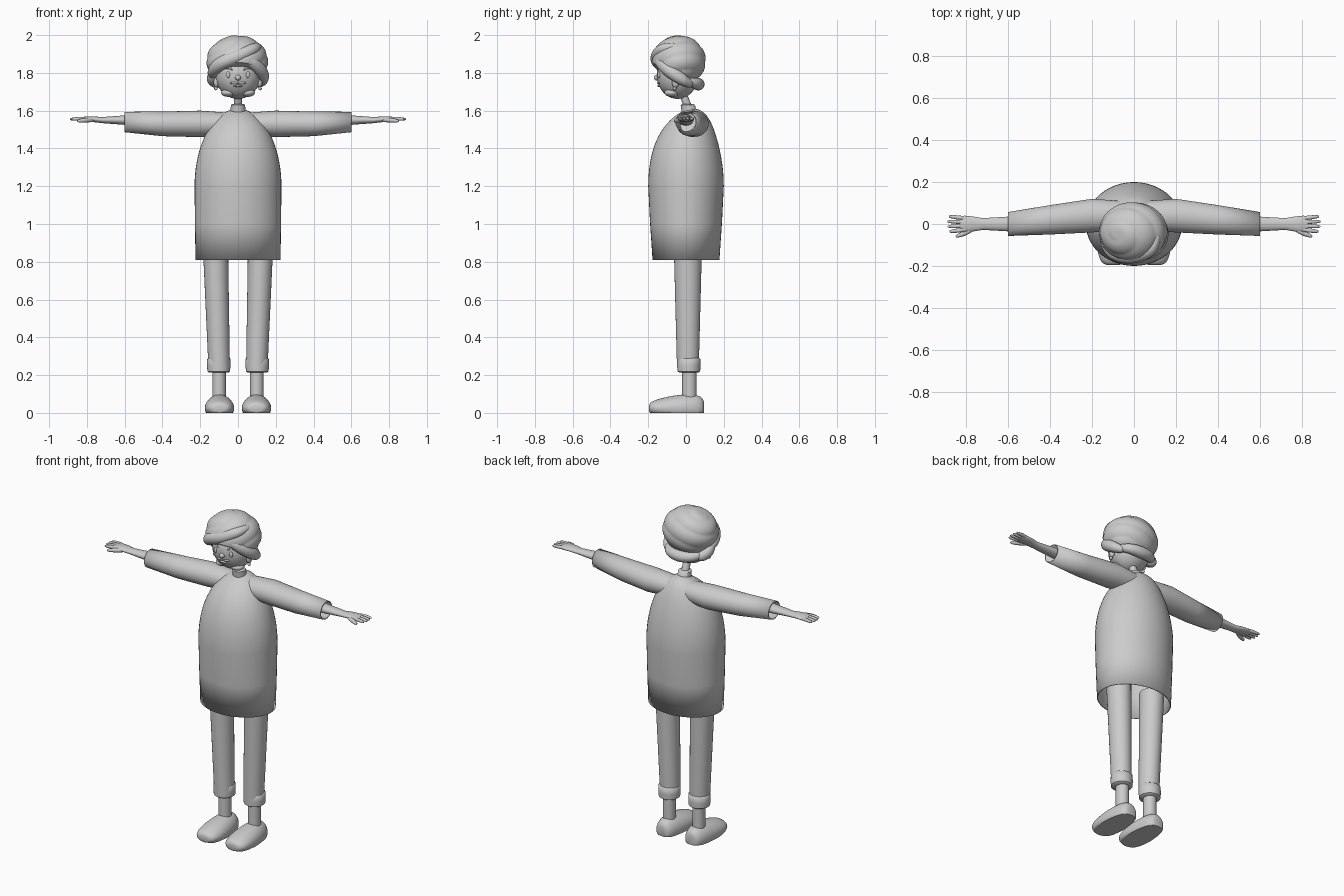
import bpy, bmesh, math
from mathutils import Vector
from math import sin, cos, pi, tau

cube = bpy.data.objects.get("Cube")
if cube:
    bpy.data.objects.remove(cube, do_unlink=True)

GREY = (.6, .6, .6, 1)
clay = bpy.data.materials.new("plain grey")
clay.use_nodes = True
clay.diffuse_color = GREY
clay.node_tree.nodes["Principled BSDF"].inputs["Base Color"].default_value = GREY
parts = []


def finish(name, bm):
    bmesh.ops.recalc_face_normals(bm, faces=bm.faces)
    mesh = bpy.data.meshes.new(name)
    bm.to_mesh(mesh)
    bm.free()
    mesh.materials.append(clay)
    part = bpy.data.objects.new(name, mesh)
    bpy.context.collection.objects.link(part)
    parts.append(part)
    return part


def skin(name, rings, close_start=True, close_end=True):
    bm = bmesh.new()
    loops = [[bm.verts.new(point) for point in ring] for ring in rings]
    for low, high in zip(loops, loops[1:]):
        for i in range(len(low)):
            bm.faces.new((low[i - 1], low[i], high[i], high[i - 1]))
    if close_start:
        bm.faces.new(loops[0])
    if close_end:
        bm.faces.new(loops[-1])
    return finish(name, bm)


def circle(count):
    return [(cos(tau * k / count), sin(tau * k / count)) for k in range(count)]


def loft(name, axis, rows, side=1, **caps):
    """Each row is a position on the axis, two centres and two radii."""
    rings = []
    for t, a, b, ra, rb in rows:
        ring = []
        for c, s in circle(48):
            u, v = a + ra * c, b + rb * s
            x, y, z = {"x": (t, u, v), "y": (u, t, v), "z": (u, v, t)}[axis]
            ring.append((x * side, y, max(z, 0)))
        rings.append(ring)
    return skin(name, rings, **caps)


def smooth_path(points, steps=8):
    """Catmull-Rom curve through the points."""
    points = [Vector(p) for p in points]
    padded = [points[0], *points, points[-1]]
    path = []
    for a, b, c, d in zip(padded, padded[1:], padded[2:], padded[3:]):
        for k in range(steps):
            t = k / steps
            bend = (2 * a - 5 * b + 4 * c - d) + t * (3 * (b - c) + d - a)
            path.append(b + t / 2 * (c - a + t * bend))
    return path + [points[-1]]


def lock(name, points, radius, side=1):
    """A rounded strand that thins towards both ends."""
    path = [Vector((p.x * side, p.y, p.z)) for p in smooth_path(points)]
    last = len(path) - 1
    rings = []
    for i, p in enumerate(path):
        along = path[min(i + 1, last)] - path[max(i - 1, 0)]
        u = along.cross(Vector((0, 0, 1))).normalized()
        v = along.cross(u).normalized()
        r = radius * (.3 + .7 * sin(pi * i / last) ** .6)
        rings.append([p + r * (u * c + v * s) for c, s in circle(20)])
    return skin(name, rings)


def ball(name, centre, size, side=1):
    bm = bmesh.new()
    bmesh.ops.create_uvsphere(bm, u_segments=32, v_segments=20, radius=1)
    for v in bm.verts:
        v.co = [c + p * s for c, p, s in zip(centre, v.co, size)]
        v.co.x *= side
    return finish(name, bm)


def hollow(part):
    cloth = part.modifiers.new("cloth", "SOLIDIFY")
    cloth.thickness = .006
    cloth.offset = -1


# Tunic: a straight skirt under a half-ellipsoid top that leans back
tunic = [(.81, 0, 0, .225, .177), (1, 0, 0, .228, .19)]
for k in range(20):
    rise, width = sin(pi / 2 * k / 20), cos(pi / 2 * k / 20)
    tunic.append((1.2 + .41 * rise, 0, .04 * rise ** 4, .23 * width, .2 * width))
hollow(loft("tunic", "z", tunic, close_start=False))

# Collar and forward-leaning neck
loft("collar", "z", [(1.57, 0, .02, .04, .04), (1.63, 0, .01, .038, .038), (1.635, 0, .01, .03, .03)])
loft("neck", "z", [(1.6, 0, .02, .022, .022), (1.72, 0, -.03, .022, .022)])

for side, word in ((1, "left"), (-1, "right")):
    # Open sleeve, forearm and palm
    hollow(loft(word + "_sleeve", "x", [
        (.06, .04, 1.53, .07, .06), (.2, .04, 1.53, .08, .07),
        (.4, .02, 1.53, .07, .065), (.6, 0, 1.54, .057, .054)], side, close_end=False))
    loft(word + "_hand", "x", [
        (.5, 0, 1.55, .04, .03), (.6, 0, 1.55, .035, .025), (.72, 0, 1.55, .028, .016),
        (.77, 0, 1.555, .036, .015), (.81, 0, 1.555, .04, .014), (.83, 0, 1.555, .03, .01)], side)

    # Fingers fan out from the palm, with the middle ones longest
    for i in range(4):
        y = .03 - .02 * i
        tip = .89 - 9 * (y - .002) ** 2
        lock(f"{word}_finger_{i + 1}", [(.77, y * .7, 1.555), (.83, y, 1.557), (tip, y * 1.2, 1.555)], .01, side)
    lock(word + "_thumb", [(.75, -.01, 1.55), (.8, -.04, 1.55), (.85, -.06, 1.545)], .012, side)

    # Trouser leg, turn-up and ankle
    loft(word + "_trouser_leg", "z", [(.25, .1, .01, .057, .058), (.9, .12, .01, .067, .075)], side)
    loft(word + "_turn_up", "z", [
        (z, .102, .015, r, r) for z, r in ((.213, .05), (.22, .06), (.25, .062), (.285, .061), (.29, .055))], side)
    loft(word + "_ankle", "z", [(z, .1, .018, .036, .038) for z in (.06, .24)], side)

    # Shoe: blunt rounded outline, rising to the heel, flat on the ground
    shoe = []
    for k in range(1, 24):
        y, fullness = -cos(pi * k / 24), sin(pi * k / 24) ** .5
        shoe.append((.146 * y - .05, .098, .025, (.077 - .008 * y) * fullness, (.068 + .02 * y) * fullness))
    loft(word + "_shoe", "y", shoe, side)

    # Features on each side of the face
    ball(word + "_eye", (.052, -.142, 1.79), (.011, .009, .017), side)
    lock(word + "_brow", [(.03, -.151, 1.815), (.05, -.143, 1.826), (.08, -.125, 1.822)], .005, side)
    ball(word + "_ear", (.115, -.055, 1.75), (.014, .02, .028), side)
    ball(word + "_earring", (.117, -.06, 1.717), (.009, .009, .009), side)
    ball(word + "_jaw", (.05, -.075, 1.695), (.04, .04, .022), side)
    ball(word + "_upper_lip", (.018, -.143, 1.747), (.025, .01, .007), side)

# Head, nose and lower lip
ball("head", (0, -.045, 1.79), (.12, .11, .128))
ball("nose", (0, -.155, 1.775), (.015, .015, .015))
ball("lower_lip", (0, -.14, 1.732), (.025, .012, .007))

# Hair: a swirled cap, cut on a slant to open the face
bm = bmesh.new()
bmesh.ops.create_uvsphere(bm, u_segments=72, v_segments=56, radius=1)
turn = Vector((0, 0, 1)).rotation_difference(Vector((-.5, -.1, .86)))
for v in bm.verts:
    polar = math.acos(max(-1, min(1, v.co.z)))
    swirl = (polar * 1.6 + math.atan2(v.co.y, v.co.x) / tau) % 1
    ridge = .97 + .14 * swirl * (1 - swirl) * min(1, polar * 3)
    d = (turn @ v.co) * ridge
    v.co = (.163 * d.x - .004, .143 * d.y - .038, .135 * d.z + 1.864)
bmesh.ops.bisect_plane(bm, geom=bm.verts[:] + bm.edges[:] + bm.faces[:], clear_outer=True,
                       plane_co=(0, -.18, 1.855), plane_no=(0, -.62, -1))
bmesh.ops.holes_fill(bm, edges=[e for e in bm.edges if e.is_boundary], sides=0)
finish("hair_swirl", bm)

# Hair: swept locks over the forehead, temples and nape
lock("fringe", [(-.13, 0, 1.77), (-.13, -.085, 1.81), (-.085, -.14, 1.853),
                (0, -.15, 1.888), (.08, -.12, 1.925), (.11, -.05, 1.94)], .037)
lock("left_lock", [(0, -.14, 1.9), (.07, -.135, 1.86), (.12, -.085, 1.81),
                   (.13, -.02, 1.765), (.1, .03, 1.735)], .035)
lock("right_lock", [(-.13, -.07, 1.8), (-.13, -.015, 1.765), (-.1, .03, 1.735)], .034)
lock("nape_lock", [(-.12, 0, 1.755), (-.07, .05, 1.745), (0, .065, 1.74),
                   (.07, .05, 1.745), (.12, 0, 1.755)], .033)

# Smooth shading with crisp hems and soles
bpy.ops.object.select_all(action="DESELECT")
for part in parts:
    part.select_set(True)
bpy.context.view_layer.objects.active = parts[0]
bpy.ops.object.shade_smooth_by_angle(angle=math.radians(50))
